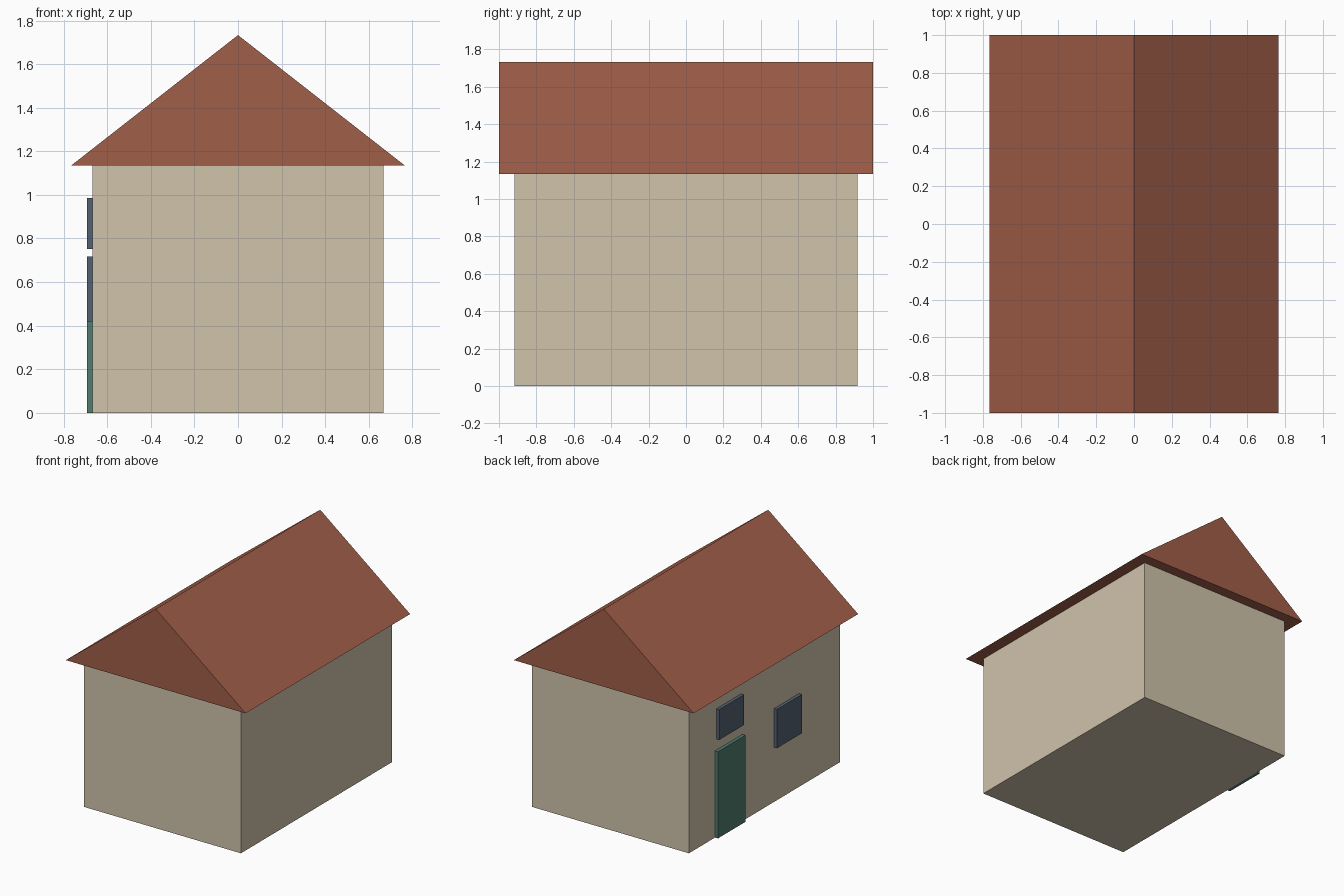
import bpy
import bmesh

if "Cube" in bpy.data.objects:
    bpy.data.objects.remove(bpy.data.objects["Cube"])


def material(name, rgb):
    m = bpy.data.materials.new(name)
    # sRGB 0-255 to linear
    lin = [((c / 255 + 0.055) / 1.055) ** 2.4 for c in rgb]
    m.diffuse_color = (*lin, 1)
    m.use_nodes = True
    m.node_tree.nodes["Principled BSDF"].inputs["Base Color"].default_value = m.diffuse_color
    return m


wall_mat = material("cream wall", (208, 195, 171))
roof_mat = material("terracotta roof", (160, 94, 73))
door_mat = material("green door", (82, 125, 112))
glass_mat = material("slate window", (84, 97, 113))


def finish(name, bm, mat):
    bmesh.ops.recalc_face_normals(bm, faces=bm.faces)
    mesh = bpy.data.meshes.new(name)
    bm.to_mesh(mesh)
    bm.free()
    mesh.materials.append(mat)
    obj = bpy.data.objects.new(name, mesh)
    bpy.context.collection.objects.link(obj)
    return obj


def box(name, x, y, z, mat):
    """Box spanning the given (low, high) ranges."""
    bm = bmesh.new()
    bmesh.ops.create_cube(bm, size=1)
    for v in bm.verts:
        v.co = [r[0] if c < 0 else r[1] for c, r in zip(v.co, (x, y, z))]
    return finish(name, bm, mat)


WALL_X, WALL_Y, EAVE = 0.667, 0.917, 1.135

# House body
box("walls", (-WALL_X, WALL_X), (-WALL_Y, WALL_Y), (0, EAVE), wall_mat)

# Gable roof: triangle profile extruded along y
bm = bmesh.new()
profile = [(-0.765, EAVE), (0.765, EAVE), (0, 1.733)]
gable = bm.faces.new([bm.verts.new((x, -1, z)) for x, z in profile])
ext = bmesh.ops.extrude_face_region(bm, geom=[gable], use_keep_orig=True)
bmesh.ops.translate(bm, vec=(0, 2, 0),
                    verts=[g for g in ext["geom"] if isinstance(g, bmesh.types.BMVert)])
finish("roof", bm, roof_mat)

# Door and windows, raised from the left wall
for name, y, z, mat in [
    ("door", (0.265, 0.60), (0, 0.667), door_mat),
    ("window_above_door", (0.283, 0.583), (0.752, 0.985), glass_mat),
    ("side_window", (-0.422, -0.12), (0.42, 0.718), glass_mat),
]:
    box(name, (-0.692, -WALL_X), y, z, mat)
